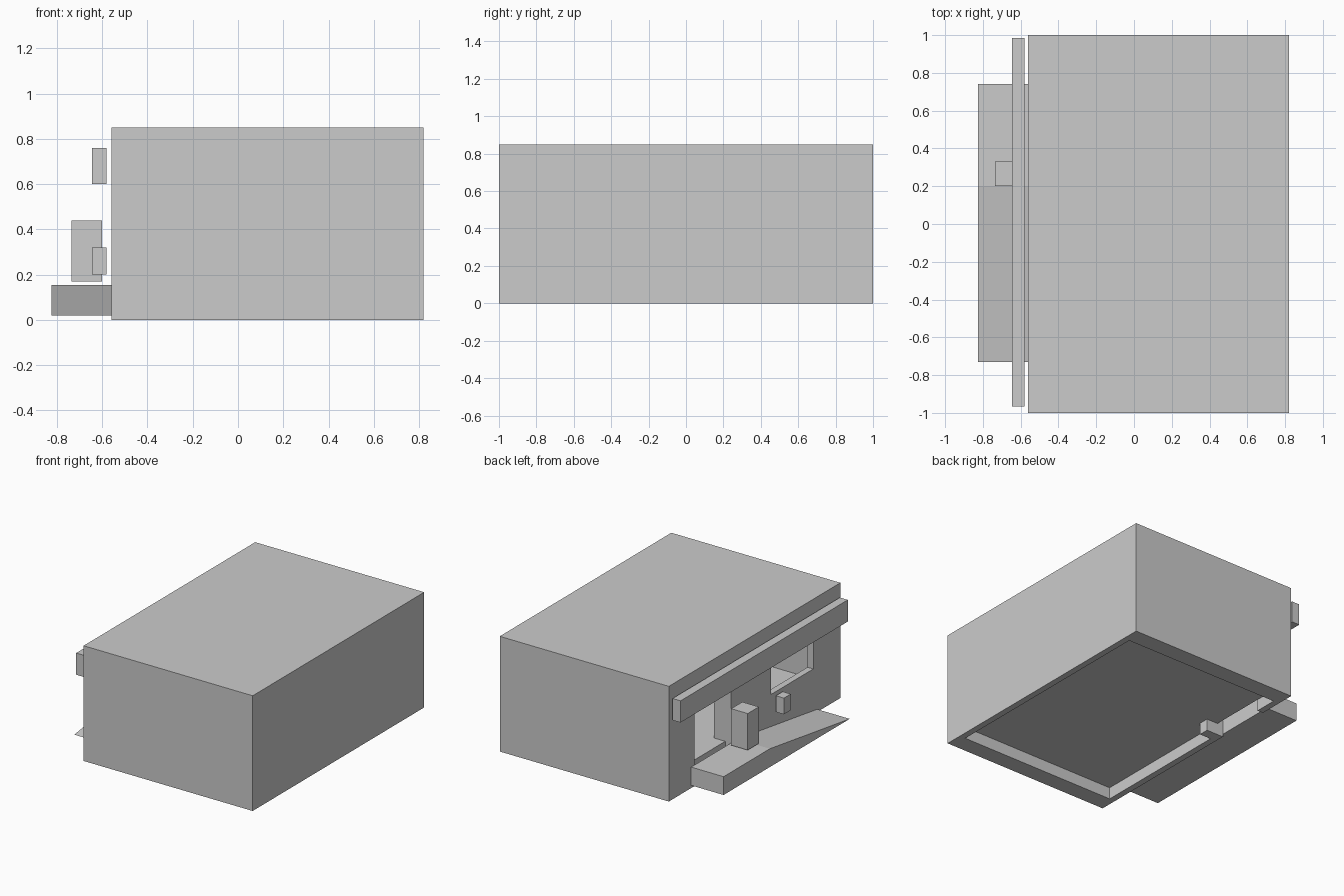
import bpy, bmesh

if "Cube" in bpy.data.objects:
    bpy.data.objects.remove(bpy.data.objects["Cube"])


def box(name, x0, x1, y0, y1, z0, z1):
    bm = bmesh.new()
    bmesh.ops.create_cube(bm, size=1)
    for v in bm.verts:
        v.co = ((x0 + x1) / 2 + v.co.x * (x1 - x0),
                (y0 + y1) / 2 + v.co.y * (y1 - y0),
                (z0 + z1) / 2 + v.co.z * (z1 - z0))
    return finish(name, bm)


def finish(name, bm):
    bmesh.ops.recalc_face_normals(bm, faces=bm.faces)
    me = bpy.data.meshes.new(name)
    bm.to_mesh(me)
    bm.free()
    ob = bpy.data.objects.new(name, me)
    bpy.context.collection.objects.link(ob)
    return ob


def cut(target, name, *dims):
    cutter = box(name, *dims)
    cutter.hide_render = True
    cutter.hide_set(True)
    mod = target.modifiers.new(name, 'BOOLEAN')
    mod.operation = 'DIFFERENCE'
    mod.solver = 'EXACT'
    mod.object = cutter
    # apply the cut and drop the helper
    dg = bpy.context.evaluated_depsgraph_get()
    me = bpy.data.meshes.new_from_object(target.evaluated_get(dg))
    target.modifiers.clear()
    target.data = me
    bpy.data.objects.remove(cutter)


# Hollow building shell, open underneath, with a doorway and a window
shell = box("building_shell", -0.56, 0.82, -1, 1, 0, 0.85)
cut(shell, "room_cutter", -0.513, 0.773, -0.87, 0.87, -0.1, 0.80)
cut(shell, "door_cutter", -0.7, -0.45, 0.275, 0.70, -0.1, 0.60)
cut(shell, "window_cutter", -0.7, -0.45, -0.684, -0.193, 0.335, 0.60)

# Raised floor inside the shell
box("interior_floor", -0.513, 0.773, -0.87, 0.87, 0.087, 0.155)

# Deep jamb beside the doorway
box("door_jamb", -0.513, -0.42, 0.20, 0.275, 0.0, 0.80)

# Porch slab with ramp, extruded from its side profile
bm = bmesh.new()
profile = [(0.74, 0.02), (0.74, 0.155), (0.20, 0.155), (-0.73, 0.02)]
face = bm.faces.new([bm.verts.new((-0.825, y, z)) for y, z in profile])
ext = bmesh.ops.extrude_face_region(bm, geom=[face])
bmesh.ops.translate(bm, vec=(0.265, 0, 0),
                    verts=[g for g in ext["geom"] if isinstance(g, bmesh.types.BMVert)])
finish("porch_and_ramp", bm)

# Fascia board and items along the entrance wall
box("fascia_board", -0.645, -0.58, -0.965, 0.985, 0.60, 0.76)
box("porch_bin", -0.735, -0.60, 0.20, 0.33, 0.17, 0.44)
box("wall_box", -0.645, -0.58, -0.30, -0.22, 0.20, 0.32)
